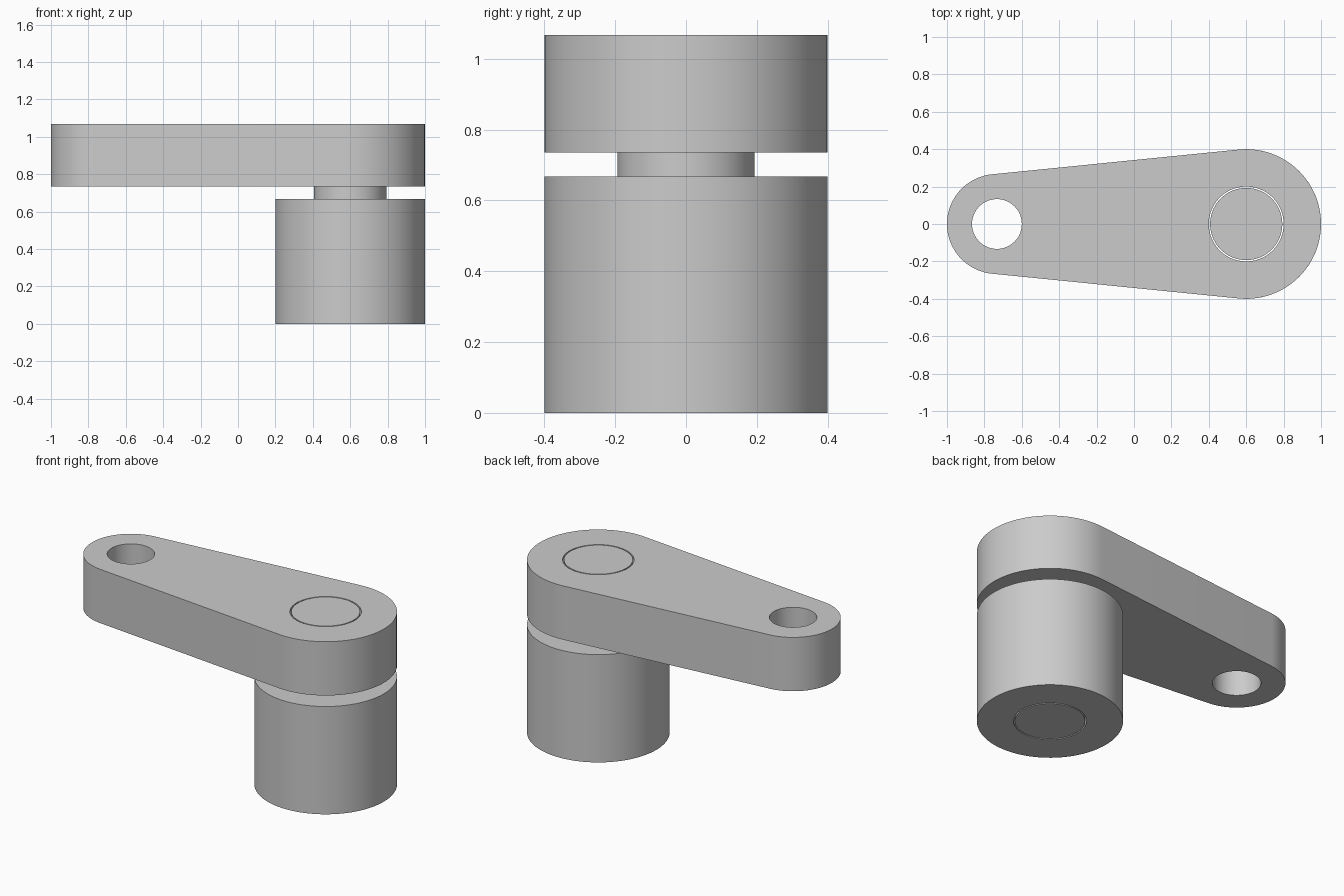
import bpy
import bmesh
from math import acos, cos, sin, pi, radians

if "Cube" in bpy.data.objects:
    bpy.data.objects.remove(bpy.data.objects["Cube"])

grey = bpy.data.materials.new("plain grey")
grey.use_nodes = True
colour = (0.6, 0.6, 0.6, 1)
grey.diffuse_color = colour
grey.node_tree.nodes["Principled BSDF"].inputs["Base Color"].default_value = colour

SEGMENTS = 96
PIVOT_X, EYE_X = 0.6, -0.733
BIG_R, SMALL_R = 0.4, 0.267
BORE_R, PIN_R, EYE_R = 0.2, 0.193, 0.133
BASE_TOP, ARM_BOTTOM, TOP = 0.667, 0.735, 1.068


def arc(cx, radius, start, end, steps):
    angles = [start + (end - start) * i / steps for i in range(steps + 1)]
    return [(cx + radius * cos(a), radius * sin(a)) for a in angles]


def circle(cx, radius):
    return arc(cx, radius, 0, 2 * pi, SEGMENTS)[:-1]


def plate(name, loops, bottom, top):
    """Extrude an outline, with any inner loops left as through holes."""
    bm = bmesh.new()
    edges = []
    for loop in loops:
        verts = [bm.verts.new((x, y, bottom)) for x, y in loop]
        edges += [bm.edges.new((v, verts[i - 1])) for i, v in enumerate(verts)]
    if len(loops) == 1:
        bm.faces.new(verts)
    else:
        bmesh.ops.triangle_fill(bm, edges=edges, use_beauty=True, normal=(0, 0, 1))
    result = bmesh.ops.extrude_face_region(bm, geom=bm.faces[:], use_keep_orig=True)
    raised = [g for g in result["geom"] if isinstance(g, bmesh.types.BMVert)]
    bmesh.ops.translate(bm, verts=raised, vec=(0, 0, top - bottom))
    bmesh.ops.recalc_face_normals(bm, faces=bm.faces[:])
    mesh = bpy.data.meshes.new(name)
    bm.to_mesh(mesh)
    bm.free()
    mesh.materials.append(grey)
    obj = bpy.data.objects.new(name, mesh)
    bpy.context.collection.objects.link(obj)
    bpy.ops.object.select_all(action='DESELECT')
    obj.select_set(True)
    bpy.context.view_layer.objects.active = obj
    bpy.ops.object.shade_smooth_by_angle(angle=radians(30))
    return obj


# Tapered arm: two round ends joined by their tangent lines
tangent = pi - acos((BIG_R - SMALL_R) / (PIVOT_X - EYE_X))
outline = (arc(PIVOT_X, BIG_R, -tangent, tangent, SEGMENTS // 2)
           + arc(EYE_X, SMALL_R, tangent, 2 * pi - tangent, SEGMENTS // 2))
plate("arm", [outline, circle(PIVOT_X, BORE_R), circle(EYE_X, EYE_R)], ARM_BOTTOM, TOP)

# Round base with a through bore
plate("base_bushing", [circle(PIVOT_X, BIG_R), circle(PIVOT_X, BORE_R)], 0, BASE_TOP)

# Pivot pin running loosely through both bores
plate("pivot_pin", [circle(PIVOT_X, PIN_R)], 0, TOP)
